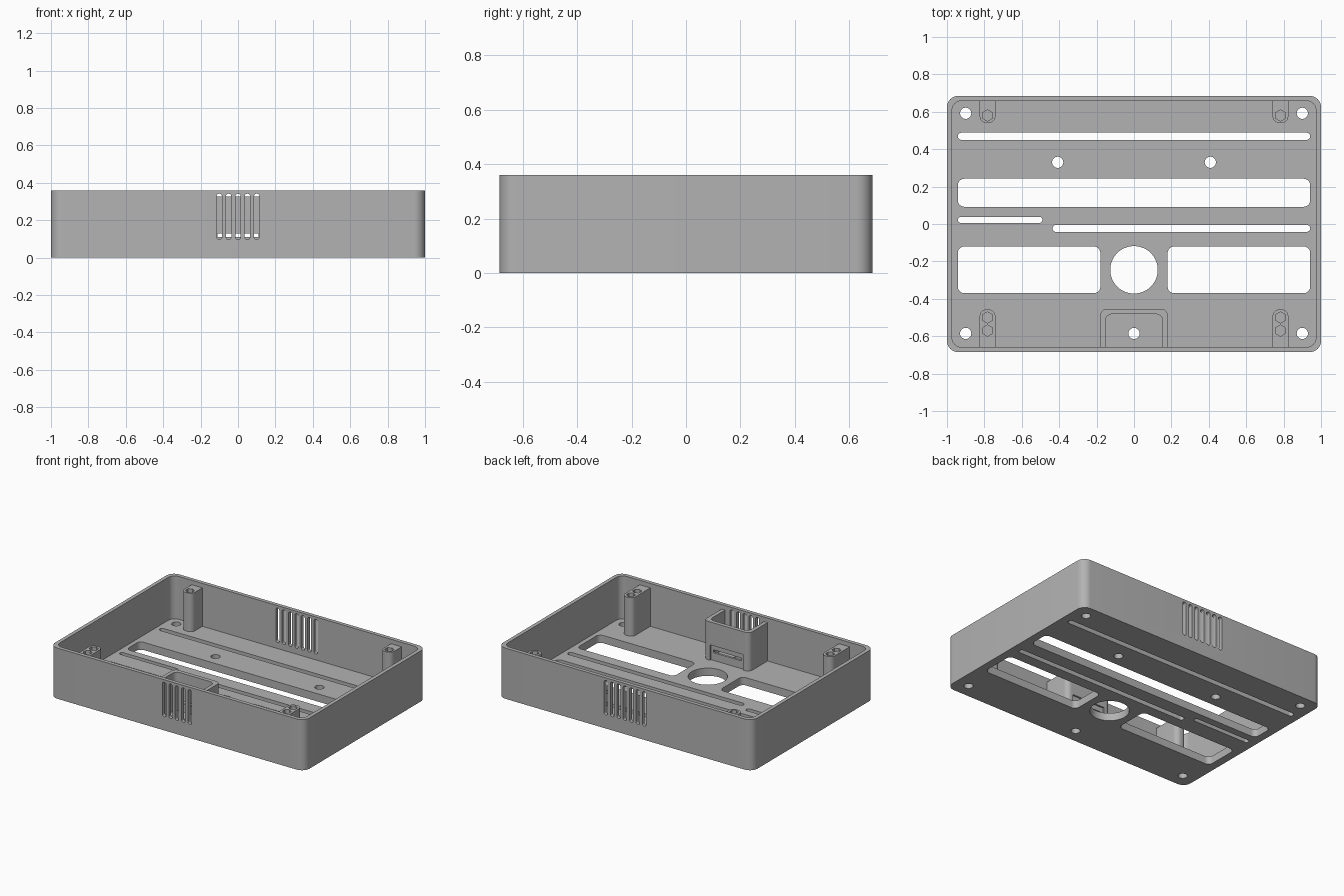
import bpy, bmesh, math

if "Cube" in bpy.data.objects:
    bpy.data.objects.remove(bpy.data.objects["Cube"])

grey = bpy.data.materials.new("plain grey")
grey.diffuse_color = (0.45, 0.45, 0.45, 1)
grey.use_nodes = True
grey.node_tree.nodes["Principled BSDF"].inputs["Base Color"].default_value = grey.diffuse_color


def rounded(x0, x1, y0, y1, r, seg=8):
    """Outline of a rectangle with rounded corners."""
    pts = []
    for cx, cy, a in ((x1 - r, y1 - r, 0), (x0 + r, y1 - r, 90),
                      (x0 + r, y0 + r, 180), (x1 - r, y0 + r, 270)):
        for i in range(seg + 1):
            t = math.radians(a + 90 * i / seg)
            pts.append((cx + r * math.cos(t), cy + r * math.sin(t)))
    return pts


def circle(cx, cy, r, n=32, turn=0.0):
    return [(cx + r * math.cos(turn + math.tau * i / n),
             cy + r * math.sin(turn + math.tau * i / n)) for i in range(n)]


def prisms(name, items, upright=False):
    """One object from (outline, low, high) prisms; upright runs them along y."""
    bm = bmesh.new()
    for outline, lo, hi in items:
        def put(p, h):
            return bm.verts.new((p[0], h, p[1]) if upright else (p[0], p[1], h))
        low = [put(p, lo) for p in outline]
        high = [put(p, hi) for p in outline]
        bm.faces.new(low[::-1])
        bm.faces.new(high)
        for i in range(len(low)):
            j = (i + 1) % len(low)
            bm.faces.new((low[i], low[j], high[j], high[i]))
    bmesh.ops.remove_doubles(bm, verts=bm.verts, dist=1e-5)
    bmesh.ops.recalc_face_normals(bm, faces=bm.faces)
    mesh = bpy.data.meshes.new(name)
    bm.to_mesh(mesh)
    bm.free()
    mesh.materials.append(grey)
    ob = bpy.data.objects.new(name, mesh)
    bpy.context.collection.objects.link(ob)
    return ob


def cut(ob, items, upright=False):
    cutter = prisms("cutter", items, upright)
    mod = ob.modifiers.new("cut", "BOOLEAN")
    mod.operation, mod.solver, mod.object = "DIFFERENCE", "EXACT", cutter
    bpy.context.view_layer.objects.active = ob
    bpy.ops.object.modifier_apply(modifier=mod.name)
    bpy.data.objects.remove(cutter)


def smooth(ob):
    bpy.ops.object.select_all(action="DESELECT")
    ob.select_set(True)
    bpy.context.view_layer.objects.active = ob
    bpy.ops.object.shade_smooth_by_angle(angle=math.radians(30))


W, D, H = 1.0, 0.685, 0.36      # half width, half depth, height
WALL, FLOOR, TOP = 0.027, 0.055, 0.328
IX, IY = W - WALL, D - WALL

# open tray
tray = prisms("tray", [(rounded(-W, W, -D, D, 0.06), 0, H)])
cut(tray, [(rounded(-IX, IX, -IY, IY, 0.05), FLOOR, H + 0.1)])

# floor slots, windows and screw holes
E = 0.942
slots = [(-E, E, 0.45, 0.488, 0.0185), (-E, E, 0.092, 0.242, 0.035),
         (-E, -0.49, 0.006, 0.038, 0.0155), (-0.435, E, -0.042, -0.005, 0.018),
         (-E, -0.18, -0.37, -0.12, 0.035), (0.18, E, -0.37, -0.12, 0.035)]
outlines = [rounded(*s) for s in slots]
outlines += [circle(0, -0.245, 0.127, 48), circle(0, -0.585, 0.03)]
for s in (-1, 1):
    outlines += [circle(s * 0.9, 0.592, 0.03), circle(s * 0.9, -0.585, 0.03),
                 circle(s * 0.408, 0.33, 0.03)]
cut(tray, [(o, -0.1, FLOOR + 0.05) for o in outlines])


# vents: five in the front wall, seven in the back wall
def vent(x):
    return rounded(x - 0.014, x + 0.014, 0.097, 0.342, 0.0135)


vents = [(vent(i * 0.05), -D - 0.1, -IY + 0.02) for i in range(-2, 3)]
vents += [(vent(i * 0.05), IY - 0.02, D + 0.1) for i in range(-3, 4)]
cut(tray, vents, upright=True)
smooth(tray)


# posts with hexagonal nut sockets
def half_round(cx, hw, y_wall, y_end, r, seg=8):
    """Outline square at the wall and rounded at the free end."""
    d = 1 if y_end > y_wall else -1
    pts = [(cx + hw, y_wall)]
    for i in range(seg + 1):
        t = math.pi / 2 * i / seg
        pts.append((cx + hw - r + r * math.cos(t), y_end - d * r * (1 - math.sin(t))))
    for i in range(seg + 1):
        t = math.pi / 2 * (1 + i / seg)
        pts.append((cx - hw + r + r * math.cos(t), y_end - d * r * (1 - math.sin(t))))
    return pts + [(cx - hw, y_wall)]


for side, s in (("left", -1), ("right", 1)):
    for end, wall, tip, holes in (("front", -IY, -0.457, (-0.5, -0.57)),
                                  ("back", IY, 0.54, (0.58,))):
        post = prisms(f"{end}_{side}_post",
                      [(half_round(s * 0.783, 0.042, wall, tip, 0.036), FLOOR, TOP)])
        cut(post, [(circle(s * 0.783, y, 0.03, 6, math.pi / 2), 0.2, H) for y in holes])
        smooth(post)

# connector bay behind the front vents, with a recessed slot in its back
bay = prisms("connector_bay", [(half_round(0, 0.18, -IY, -0.454, 0.035), FLOOR, TOP)])
cut(bay, [(half_round(0, 0.153, -IY - 0.1, -0.482, 0.035), FLOOR - 0.1, H)])
cut(bay, [([(-0.13, 0.0), (0.13, 0.0), (0.13, 0.165), (-0.13, 0.165)], -0.466, -0.4)],
    upright=True)
cut(bay, [(rounded(-0.11, 0.11, 0.11, 0.13, 0.004, 2), -0.55, -0.4)], upright=True)
smooth(bay)
